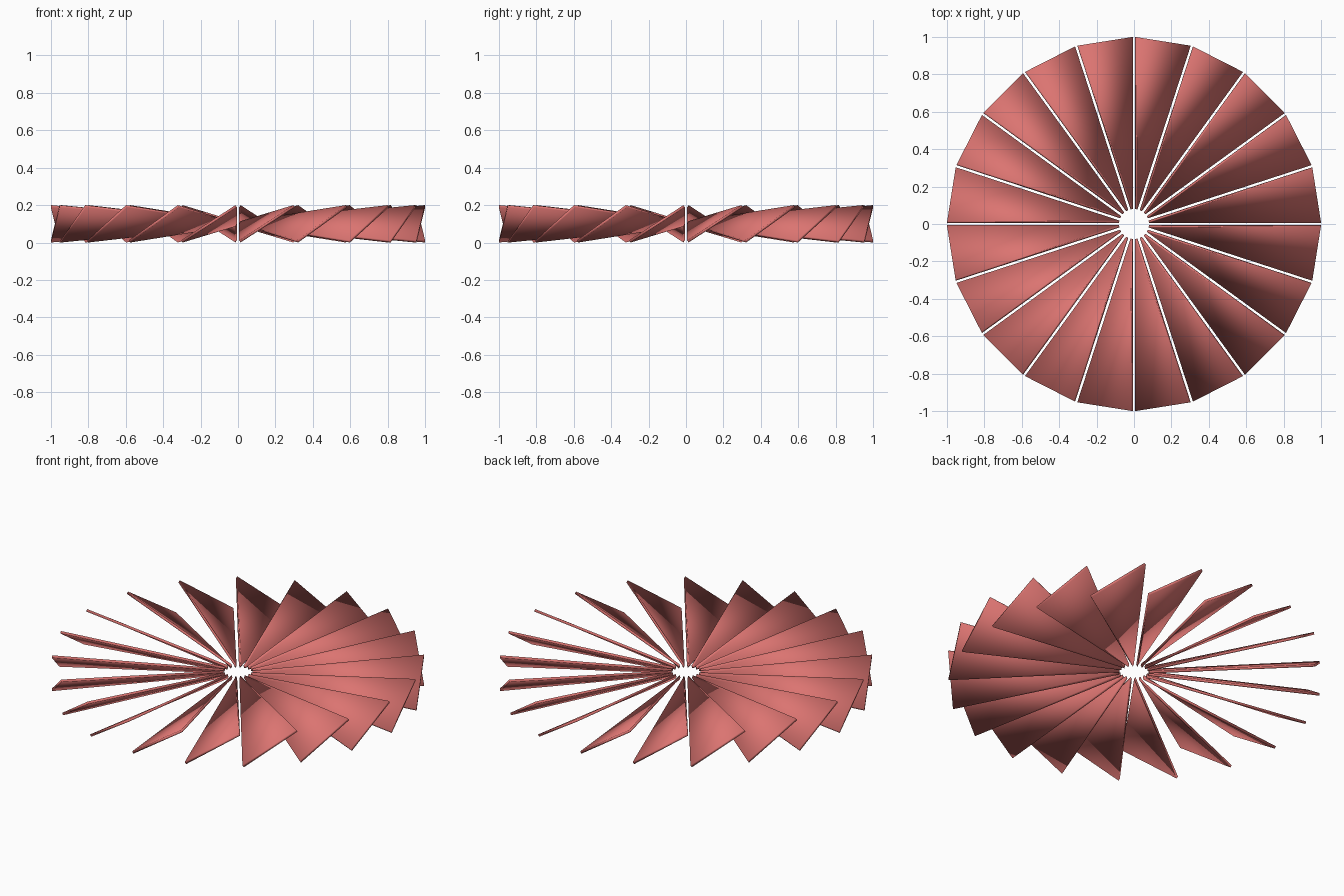
import bpy, bmesh, math
from mathutils import Vector, Matrix

if "Cube" in bpy.data.objects:
    bpy.data.objects.remove(bpy.data.objects["Cube"])

BLADES = 20
STEP = 2 * math.pi / BLADES
R_IN, R_OUT = 0.08, 0.989      # radial reach along the blade centre line
GAP = 0.01                     # half of the constant gap between blades
RISE = 0.094                   # half height of the blade tip
THICK = 0.014

mat = bpy.data.materials.new("coral red")
mat.diffuse_color = (0.71, 0.175, 0.165, 1)
mat.use_nodes = True
mat.node_tree.nodes["Principled BSDF"].inputs["Base Color"].default_value = mat.diffuse_color


def corner(r, side):
    """Corner of a pitched blade lying along +x; side -1 is low, +1 is high."""
    half = r * math.tan(STEP / 2) - GAP
    return Vector((r, side * half, 0.1 + side * RISE * r / R_OUT))


# one thin wedge blade, pitched about its radial axis
corners = [corner(R_IN, -1), corner(R_OUT, -1), corner(R_OUT, 1), corner(R_IN, 1)]
across = corners[2] - corners[1]
normal = Vector((1, 0, 0)).cross(across).normalized()
bm = bmesh.new()
top = [bm.verts.new(c + normal * THICK / 2) for c in corners]
bottom = [bm.verts.new(c - normal * THICK / 2) for c in corners]
bm.faces.new(top)
bm.faces.new(bottom[::-1])
for i in range(4):
    j = (i + 1) % 4
    bm.faces.new((top[i], bottom[i], bottom[j], top[j]))
bmesh.ops.recalc_face_normals(bm, faces=bm.faces)
for f in bm.faces:
    f.smooth = True            # soft gradient across each blade
mesh = bpy.data.meshes.new("blade")
bm.to_mesh(mesh)
bm.free()
mesh.materials.append(mat)

# ring of blades
for i in range(BLADES):
    ob = bpy.data.objects.new(f"blade_{i + 1:02d}", mesh)
    ob.matrix_world = Matrix.Rotation((i + 0.5) * STEP, 4, 'Z')
    bpy.context.collection.objects.link(ob)
